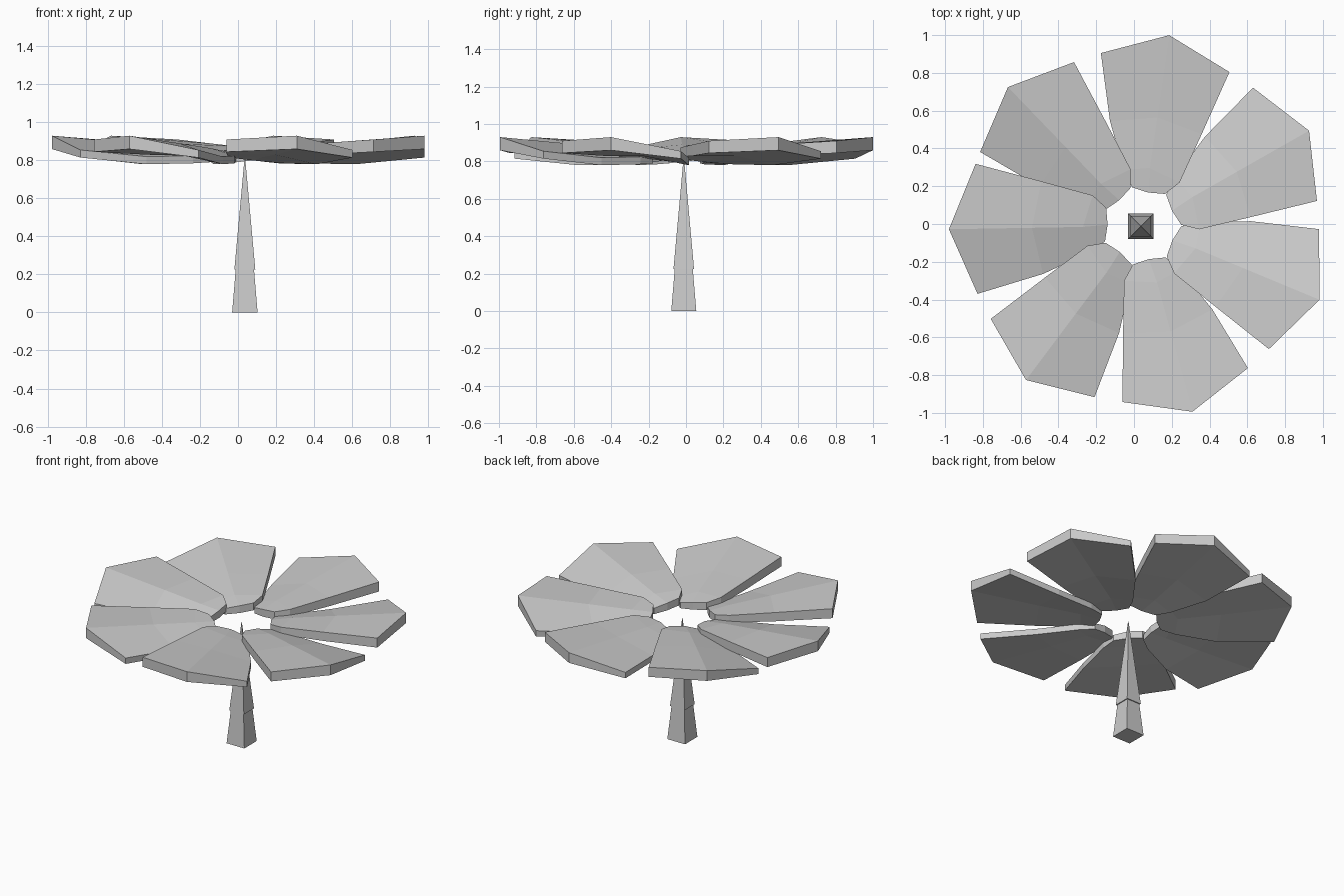
import bpy, bmesh, math

if "Cube" in bpy.data.objects:
    bpy.data.objects.remove(bpy.data.objects["Cube"])

CX, CY = 0.04, -0.01  # hub position

grey = bpy.data.materials.new("light_grey")
grey.diffuse_color = (0.6, 0.6, 0.6, 1)
grey.use_nodes = True
grey.node_tree.nodes["Principled BSDF"].inputs["Base Color"].default_value = grey.diffuse_color


def make_object(name, bm):
    bmesh.ops.recalc_face_normals(bm, faces=bm.faces)
    mesh = bpy.data.meshes.new(name)
    bm.to_mesh(mesh)
    bm.free()
    mesh.materials.append(grey)
    obj = bpy.data.objects.new(name, mesh)
    bpy.context.collection.objects.link(obj)
    return obj


# Petal rows from hub to tip; each point is (radius, angle, top height, thickness)
ROWS = [
    [(0.21, -28, 0.86, 0.05), (0.18, -3, 0.85, 0.05), (0.21, 22, 0.83, 0.04)],
    [(0.305, -33, 0.875, 0.05), (0.31, 0, 0.865, 0.05), (0.31, 26, 0.825, 0.04)],
    [(0.58, -25, 0.89, 0.06), (0.58, 0, 0.89, 0.06), (0.58, 25, 0.82, 0.04)],
    [(0.938, -21.5, 0.91, 0.065), (1.02, 0, 0.93, 0.07), (0.94, 21.5, 0.855, 0.04)],
]


def petal(name, heading):
    bm = bmesh.new()
    top, low = [], []
    for row in ROWS:
        t, b = [], []
        for r, a, z, thick in row:
            ang = math.radians(heading + a)
            x, y = CX + r * math.cos(ang), CY + r * math.sin(ang)
            t.append(bm.verts.new((x, y, z)))
            b.append(bm.verts.new((x, y, z - thick)))
        top.append(t)
        low.append(b)
    # upper and lower skins
    for i in range(len(ROWS) - 1):
        for j in range(2):
            for g in (top, low):
                bm.faces.new((g[i][j], g[i + 1][j], g[i + 1][j + 1], g[i][j + 1]))
    # rim walls
    loop = [(0, 0), (0, 1), (0, 2), (1, 2), (2, 2), (3, 2), (3, 1), (3, 0), (2, 0), (1, 0)]
    for (i, j), (k, l) in zip(loop, loop[1:] + loop[:1]):
        bm.faces.new((top[i][j], top[k][l], low[k][l], low[i][j]))
    return make_object(name, bm)


for n in range(7):
    petal(f"petal_{n + 1}", 181 + 52.15 * n)


# Square tapered post in two stages
def frustum(name, z0, z1, half0, half1):
    bm = bmesh.new()
    bmesh.ops.create_cone(bm, cap_ends=True, segments=4,
                          radius1=half0 * math.sqrt(2), radius2=half1 * math.sqrt(2),
                          depth=z1 - z0)
    for v in bm.verts:
        x, y, z = v.co
        c = math.sqrt(0.5)
        v.co = (0.036 + (x - y) * c, -0.012 + (x + y) * c, z + (z0 + z1) / 2)
    return make_object(name, bm)


frustum("lower_stem", 0.0, 0.24, 0.067, 0.047)
frustum("upper_stem", 0.225, 0.82, 0.055, 0.001)
